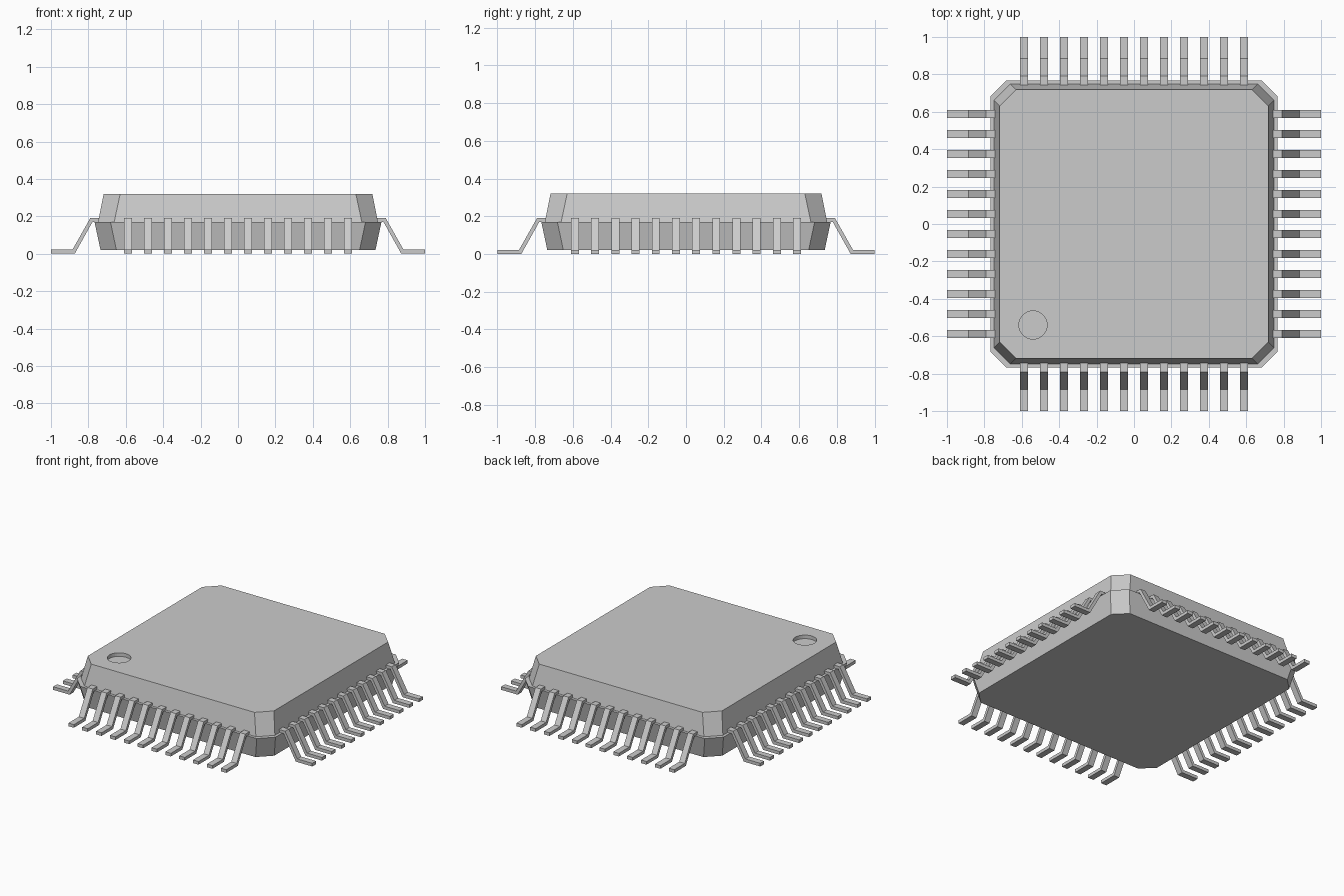
import bpy
import bmesh
from math import pi
from mathutils import Matrix, Vector

if "Cube" in bpy.data.objects:
    bpy.data.objects.remove(bpy.data.objects["Cube"])

grey = bpy.data.materials.new("plain grey")
grey.use_nodes = True
colour = (0.6, 0.6, 0.6, 1)
grey.diffuse_color = colour
grey.node_tree.nodes["Principled BSDF"].inputs["Base Color"].default_value = colour


def finish(bm, name):
    bmesh.ops.recalc_face_normals(bm, faces=bm.faces)
    mesh = bpy.data.meshes.new(name)
    bm.to_mesh(mesh)
    bm.free()
    mesh.materials.append(grey)
    obj = bpy.data.objects.new(name, mesh)
    bpy.context.collection.objects.link(obj)
    return obj


def loft(bm, loops):
    """Join closed loops of points into a capped solid."""
    rings = [[bm.verts.new(p) for p in loop] for loop in loops]
    for a, b in zip(rings, rings[1:]):
        for i in range(len(a)):
            j = (i + 1) % len(a)
            bm.faces.new((a[i], a[j], b[j], b[i]))
    bm.faces.new(rings[0])
    bm.faces.new(rings[-1])


def octagon(half, corner, z):
    """Square outline with chamfered corners."""
    points = []
    for turn in range(4):
        spin = Matrix.Rotation(turn * pi / 2, 3, 'Z')
        points += [spin @ Vector((half, corner, z)), spin @ Vector((corner, half, z))]
    return points


# Package body: tapered lower half, narrow ledge, tapered upper half
bm = bmesh.new()
loft(bm, [octagon(0.735, 0.65, 0.02), octagon(0.767, 0.682, 0.17),
          octagon(0.748, 0.662, 0.17), octagon(0.718, 0.63, 0.32)])
body = finish(bm, "package_body")

# Round orientation dimple sunk in the top
bm = bmesh.new()
bmesh.ops.create_cone(bm, cap_ends=True, segments=32, radius1=0.075, radius2=0.075,
                      depth=0.1, matrix=Matrix.Translation((-0.54, -0.54, 0.345)))
cutter = finish(bm, "dimple_cutter")
cutter.hide_render = True
cut = body.modifiers.new("dimple", 'BOOLEAN')
cut.operation = 'DIFFERENCE'
cut.solver = 'EXACT'
cut.object = cutter
bpy.context.view_layer.objects.active = body
bpy.ops.object.modifier_apply(modifier=cut.name)
bpy.data.objects.remove(cutter)

# Bent gull-wing pins, one row per side
profile = [(0.73, 0.19), (0.79, 0.19), (0.885, 0.022), (1, 0.022),
           (1, 0), (0.873, 0), (0.778, 0.17), (0.73, 0.17)]
pins, pitch, width = 12, 0.107, 0.042
for turn, side in enumerate(("left", "back", "right", "front")):
    spin = Matrix.Rotation(turn * pi / 2, 3, 'Z')
    bm = bmesh.new()
    for i in range(pins):
        y = (i - (pins - 1) / 2) * pitch
        loft(bm, [[spin @ Vector((x, y + s * width / 2, z)) for x, z in profile]
                  for s in (-1, 1)])
    finish(bm, side + "_pins")
